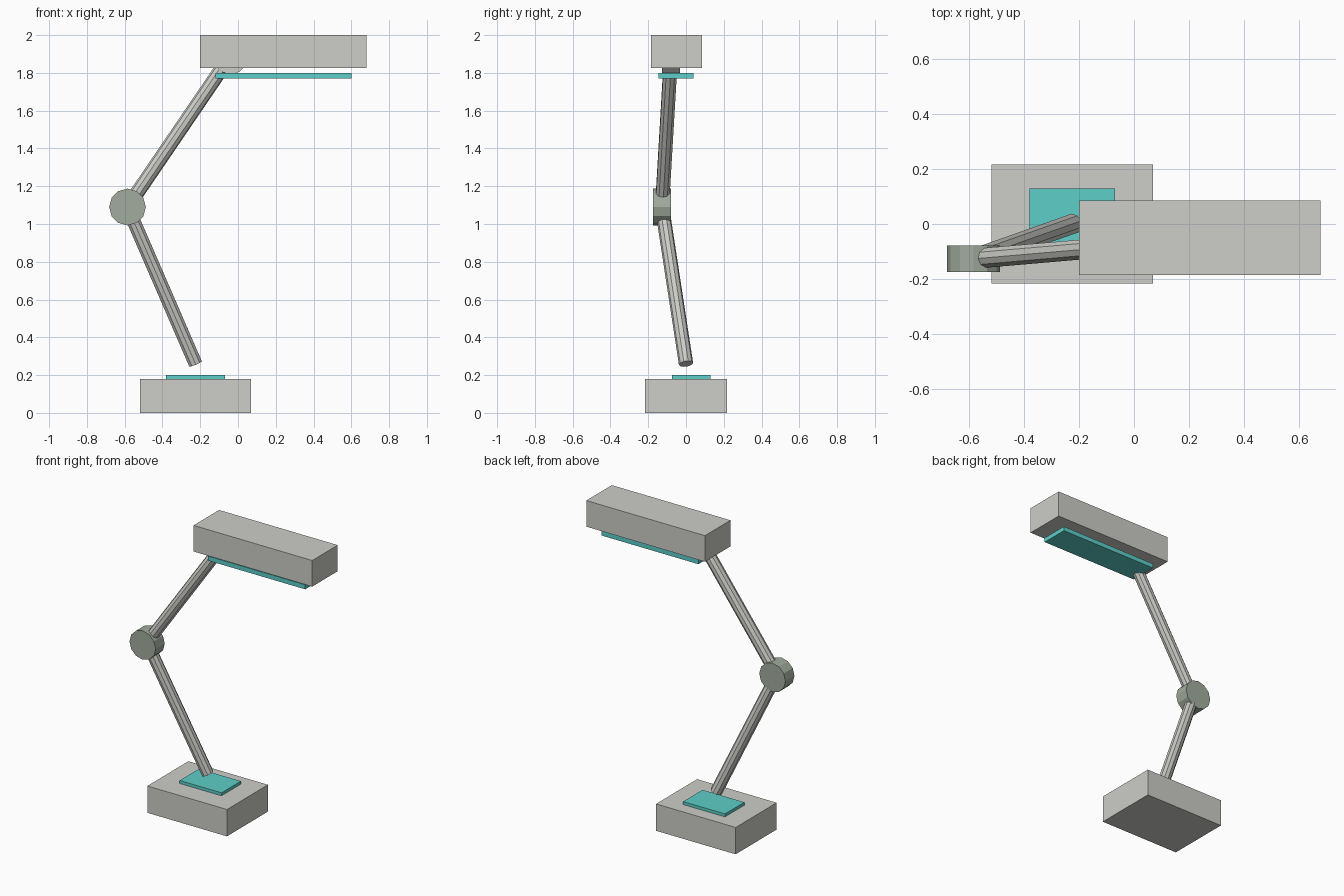
import bpy
import bmesh
from mathutils import Vector, Matrix

cube = bpy.data.objects.get("Cube")
if cube:
    bpy.data.objects.remove(cube, do_unlink=True)


def material(name, color):
    m = bpy.data.materials.new(name)
    m.use_nodes = True
    m.diffuse_color = (*color, 1)
    bsdf = next(n for n in m.node_tree.nodes if n.type == 'BSDF_PRINCIPLED')
    bsdf.inputs["Base Color"].default_value = (*color, 1)
    return m


grey = material("warm grey", (0.61, 0.61, 0.58))
sage = material("sage grey", (0.36, 0.41, 0.34))
teal = material("teal", (0.11, 0.62, 0.58))


def add_object(name, bm, mat):
    mesh = bpy.data.meshes.new(name)
    bm.to_mesh(mesh)
    bm.free()
    mesh.materials.append(mat)
    obj = bpy.data.objects.new(name, mesh)
    bpy.context.collection.objects.link(obj)
    return obj


def box(name, low, high, mat):
    low, high = Vector(low), Vector(high)
    bm = bmesh.new()
    bmesh.ops.create_cube(bm, size=1, matrix=Matrix.Translation((low + high) / 2)
                          @ Matrix.Diagonal((*(high - low), 1)))
    return add_object(name, bm, mat)


def rod(name, start, end, radius, sides, mat):
    start, end = Vector(start), Vector(end)
    axis = end - start
    turn = axis.to_track_quat('Z', 'Y').to_matrix().to_4x4()
    bm = bmesh.new()
    bmesh.ops.create_cone(bm, cap_ends=True, segments=sides, radius1=radius,
                          radius2=radius, depth=axis.length,
                          matrix=Matrix.Translation((start + end) / 2) @ turn)
    return add_object(name, bm, mat)


def hinge(name, center, mat):
    half = Vector((0, 0.048, 0))
    return rod(name, center - half, center + half, 0.097, 12, mat)


# Base block with its raised plate
box("base", (-0.52, -0.217, 0), (0.07, 0.217, 0.18), grey)
box("base_plate", (-0.38, -0.075, 0.18), (-0.07, 0.13, 0.2), teal)

# Two arms meeting at the elbow hinge
foot = Vector((-0.225, 0, 0.26))
elbow = Vector((-0.585, -0.127, 1.09))
neck = Vector((-0.04, -0.08, 1.89))
rod("lower_arm", foot, elbow, 0.038, 10, grey)
rod("upper_arm", elbow, neck, 0.038, 10, grey)
hinge("elbow_hinge", elbow, sage)
hinge("neck_hinge", neck, grey)

# Lamp head and the light panel below it
box("lamp_head", (-0.2, -0.185, 1.825), (0.68, 0.085, 2), grey)
box("light_panel", (-0.12, -0.145, 1.77), (0.6, 0.04, 1.8), teal)
